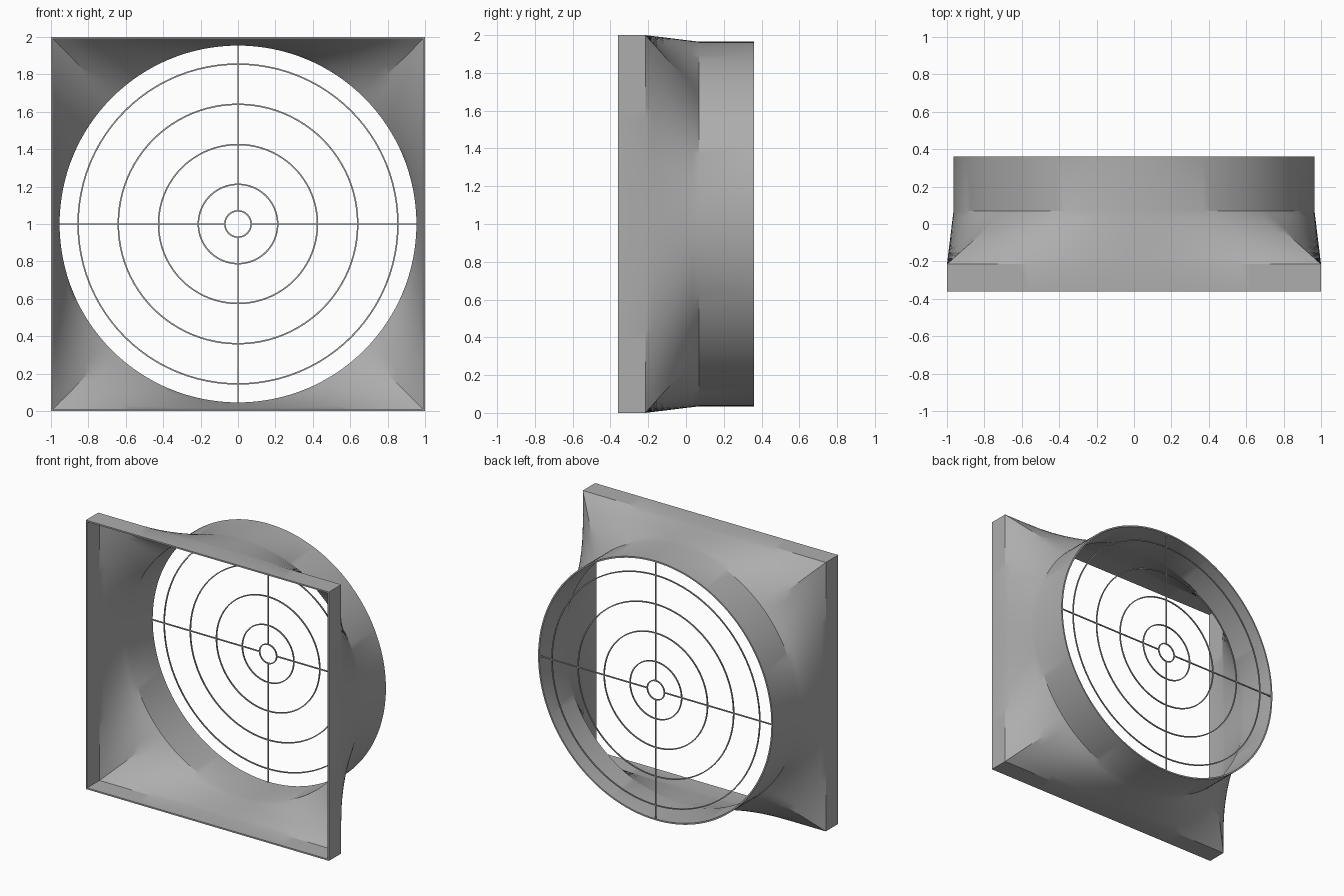
import bpy, bmesh
from math import sin, cos, pi
from mathutils import Vector

cube = bpy.data.objects.get("Cube")
if cube:
    bpy.data.objects.remove(cube)

grey = bpy.data.materials.new("sheet metal grey")
grey.use_nodes = True
colour = (0.42, 0.42, 0.42, 1)
grey.diffuse_color = colour
grey.node_tree.nodes["Principled BSDF"].inputs["Base Color"].default_value = colour

SIDE = 32            # segments along each side of the square
WALL = 0.011
FRONT, NECK, COLLAR, BACK = -0.36, -0.215, 0.07, 0.36
RADIUS = 0.965


def finish(name, bm):
    bmesh.ops.recalc_face_normals(bm, faces=bm.faces)
    mesh = bpy.data.meshes.new(name)
    bm.to_mesh(mesh)
    bm.free()
    mesh.materials.append(grey)
    obj = bpy.data.objects.new(name, mesh)
    bpy.context.collection.objects.link(obj)
    bpy.ops.object.select_all(action='DESELECT')
    obj.select_set(True)
    bpy.context.view_layer.objects.active = obj
    bpy.ops.object.shade_smooth_by_angle(angle=pi / 7)
    return obj


def section(y, blend, inset):
    """Outline at depth y: square at blend 0, circle at blend 1."""
    points = []
    for quarter in range(4):
        a = quarter * pi / 2
        for i in range(SIDE):
            t = 2 * i / SIDE - 1
            square = Vector((1, t)) * (1 - inset)
            circle = Vector((cos(t * pi / 4), sin(t * pi / 4))) * (RADIUS - inset)
            u, v = square.lerp(circle, blend)
            points.append((u * cos(a) - v * sin(a), y, 1 + u * sin(a) + v * cos(a)))
    return points


def loft(name, sections):
    """Skin a closed loop of sections into a solid."""
    bm = bmesh.new()
    rings = [[bm.verts.new(p) for p in s] for s in sections]
    for ring, following in zip(rings, rings[1:] + rings[:1]):
        for i in range(len(ring)):
            j = (i + 1) % len(ring)
            bm.faces.new((ring[i], ring[j], following[j], following[i]))
    return finish(name, bm)


# Square-to-round duct with a wall
STEPS = 8
stations = [(FRONT, 0)]
stations += [(NECK + (COLLAR - NECK) * k / STEPS, k / STEPS) for k in range(STEPS + 1)]
stations.append((BACK, 1))
outside = [section(y, b, 0) for y, b in stations]
inside = [section(y, b, WALL) for y, b in reversed(stations)]
loft("duct_shell", outside + inside)

# Guard rings at the round end
WIRE = 0.008
guard_y = BACK - 0.006


def circle_at(radius, y, count=96):
    return [(radius * cos(2 * pi * i / count), y, 1 + radius * sin(2 * pi * i / count))
            for i in range(count)]


h = WIRE / 2
for n, r in enumerate((0.07, 0.212, 0.425, 0.64, 0.855)):
    loft(f"guard_ring_{n + 1}", [circle_at(r + dr, guard_y + dy)
                                 for dr, dy in ((-h, -h), (h, -h), (h, h), (-h, h))])

# Guard spokes, open inside the hub ring
for n in range(4):
    a = n * pi / 2
    direction = Vector((cos(a), 0, sin(a)))
    start, end = 0.07, RADIUS - WALL / 2
    bm = bmesh.new()
    bmesh.ops.create_cube(bm, size=1)
    for v in bm.verts:
        along = start + (end - start) * (v.co.x + 0.5)
        across = Vector((-sin(a), 0, cos(a))) * v.co.z * WIRE
        v.co = direction * along + across + Vector((0, guard_y + v.co.y * WIRE, 1))
    finish(f"guard_spoke_{n + 1}", bm)
